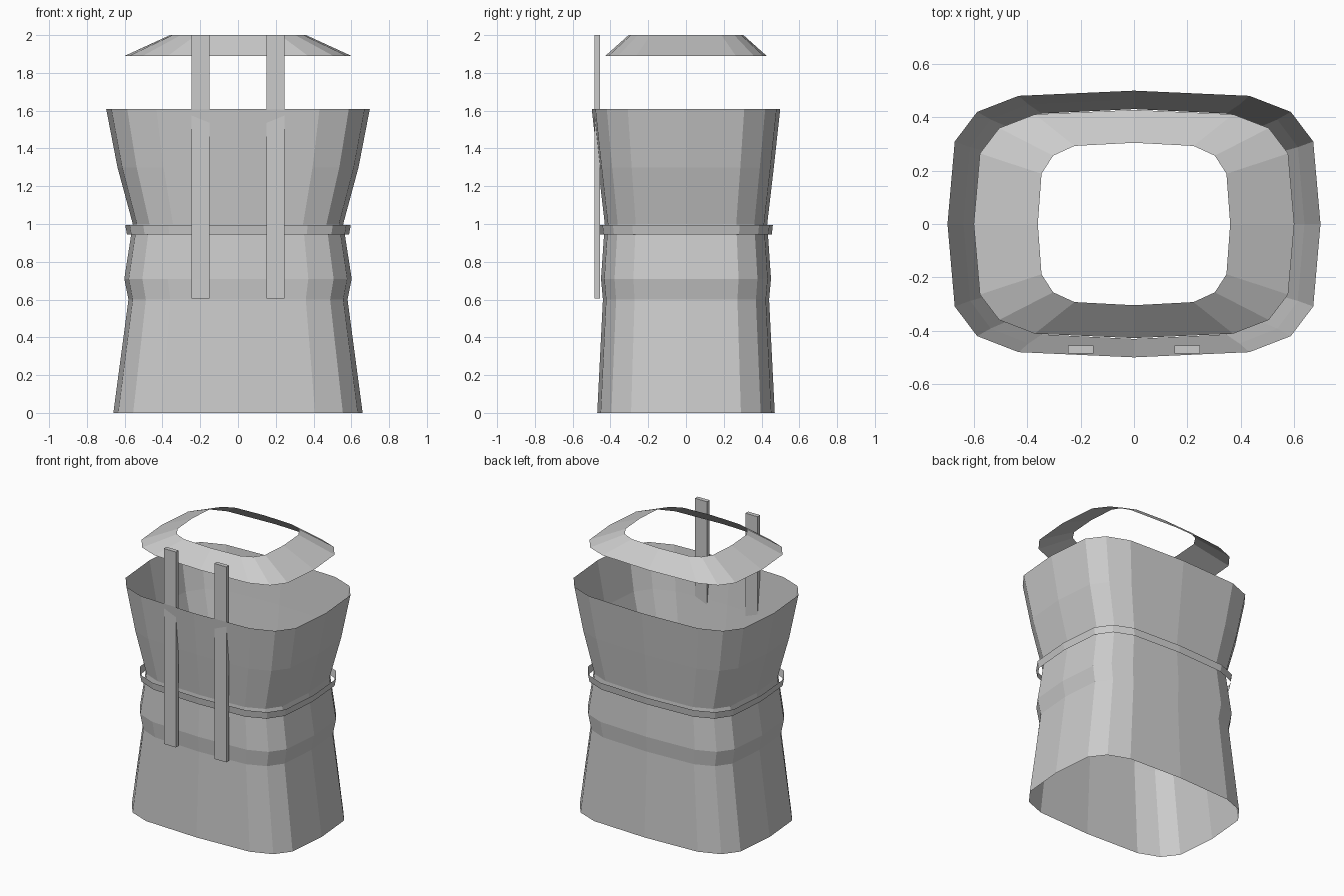
import bpy, bmesh
from math import cos, sin, tau, copysign

if "Cube" in bpy.data.objects:
    bpy.data.objects.remove(bpy.data.objects["Cube"])

SIDES = 16


def ring(rx, ry, z):
    """Rounded-rectangle (superellipse) cross-section."""
    pts = []
    for i in range(SIDES):
        c, s = cos(tau * i / SIDES), sin(tau * i / SIDES)
        pts.append((rx * copysign(abs(c) ** 0.5, c) if abs(c) > 1e-6 else 0,
                    ry * copysign(abs(s) ** 0.5, s) if abs(s) > 1e-6 else 0, z))
    return pts


def loft(name, sections):
    """Open flat-shaded shell through a stack of (rx, ry, z) sections."""
    bm = bmesh.new()
    rows = [[bm.verts.new(p) for p in ring(*s)] for s in sections]
    for a, b in zip(rows, rows[1:]):
        for i in range(SIDES):
            j = (i + 1) % SIDES
            bm.faces.new((a[i], a[j], b[j], b[i]))
    me = bpy.data.meshes.new(name)
    bm.to_mesh(me)
    bm.free()
    ob = bpy.data.objects.new(name, me)
    bpy.context.collection.objects.link(ob)
    return ob


# Garment body: flared hem, waist bulge, open flared top
loft("body_shell", [(0.66, 0.47, 0), (0.58, 0.44, 0.60), (0.602, 0.45, 0.71),
                    (0.557, 0.43, 1.0), (0.638, 0.465, 1.30), (0.698, 0.499, 1.61)])

# Waist band: thin open strip around the body
loft("waist_band", [(0.588, 0.454, 0.945), (0.597, 0.46, 0.995)])

# Sloping collar floating above
loft("collar", [(0.60, 0.427, 1.89), (0.36, 0.304, 2.0)])

# Two vertical straps on the front
for side, label in ((-1, "left"), (1, "right")):
    bpy.ops.mesh.primitive_cube_add(size=1, location=(side * 0.199, -0.469, 1.303))
    strap = bpy.context.object
    strap.name = "front_strap_" + label
    strap.scale = (0.095, 0.03, 1.394)
